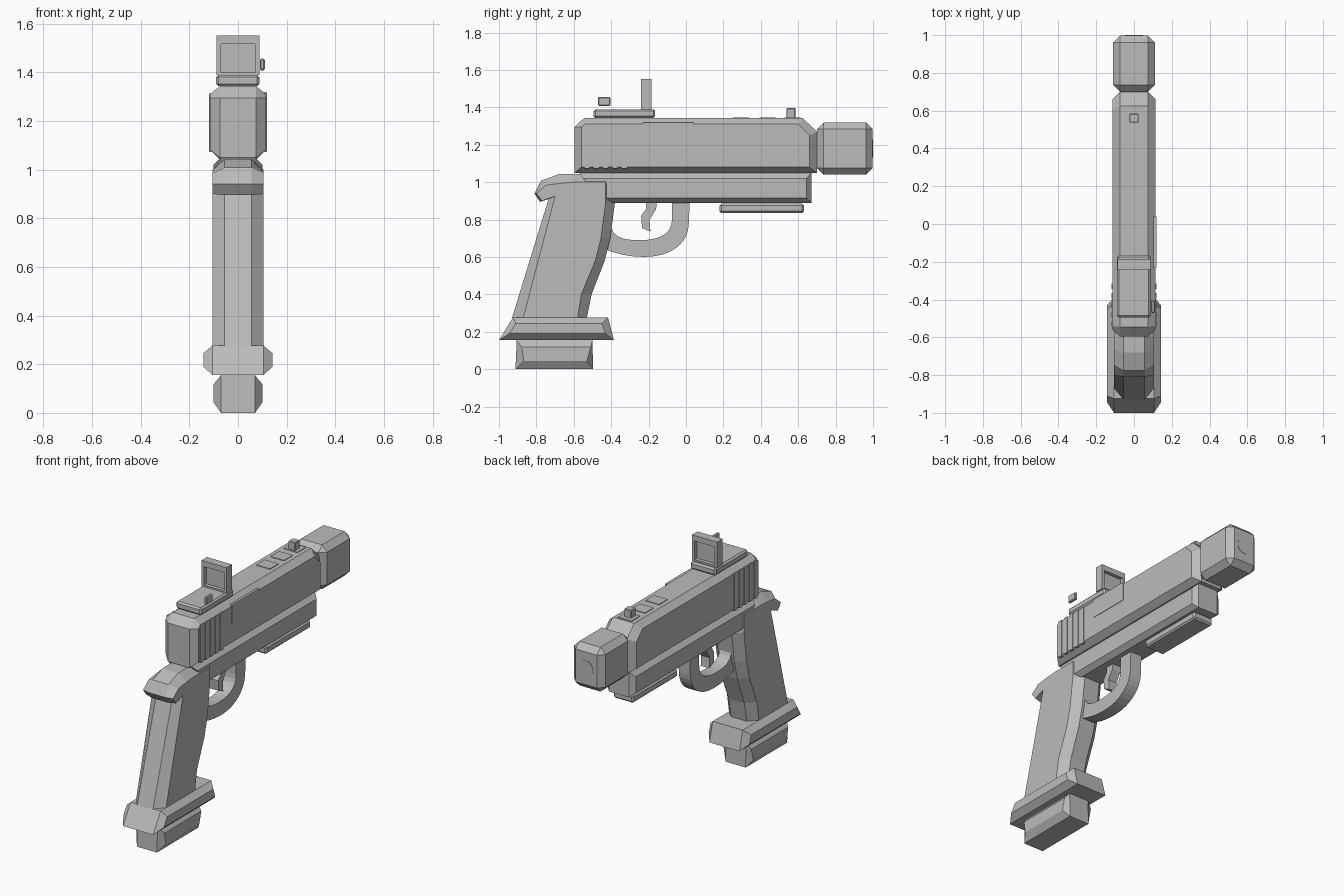
import bpy, bmesh, math
from mathutils import Matrix, Vector

if "Cube" in bpy.data.objects:
    bpy.data.objects.remove(bpy.data.objects["Cube"])

grey = bpy.data.materials.new("gunmetal_grey")
grey.diffuse_color = (0.5, 0.5, 0.5, 1)
grey.use_nodes = True
grey.node_tree.nodes["Principled BSDF"].inputs["Base Color"].default_value = grey.diffuse_color


def finish(name, bm):
    bmesh.ops.recalc_face_normals(bm, faces=bm.faces)
    me = bpy.data.meshes.new(name)
    bm.to_mesh(me)
    bm.free()
    me.materials.append(grey)
    ob = bpy.data.objects.new(name, me)
    bpy.context.collection.objects.link(ob)
    return ob


def slab(name, outer, inner, half, flat):
    """Side profile (y, z) made solid across x, narrowing to an inner profile at both sides."""
    bm = bmesh.new()
    rings = [[bm.verts.new((x, y, z)) for y, z in prof]
             for x, prof in ((-half, inner), (-flat, outer), (flat, outer), (half, inner))]
    n = len(outer)
    for a, b in zip(rings, rings[1:]):
        for i in range(n):
            j = (i + 1) % n
            bm.faces.new((a[i], a[j], b[j], b[i]))
    bm.faces.new(rings[0])
    bm.faces.new(rings[-1][::-1])
    return finish(name, bm)


def box(name, x, y, z, bevel=0.0):
    """Box from (min, max) ranges with single chamfers."""
    bm = bmesh.new()
    size = Vector((x[1] - x[0], y[1] - y[0], z[1] - z[0]))
    mid = Vector((x[0] + x[1], y[0] + y[1], z[0] + z[1])) / 2
    bmesh.ops.create_cube(bm, size=1, matrix=Matrix.Translation(mid) @ Matrix.Diagonal((*size, 1)))
    if bevel:
        bmesh.ops.bevel(bm, geom=bm.edges[:], offset=bevel, segments=1, affect='EDGES')
    return finish(name, bm)


def bezier(a, b, c, d, n=7):
    pts = []
    for i in range(n + 1):
        t = i / n
        u = 1 - t
        pts.append(tuple(u**3 * a[k] + 3*u*u*t * b[k] + 3*u*t*t * c[k] + t**3 * d[k] for k in (0, 1)))
    return pts


# Slide
slab("slide",
     [(-.595, 1.05), (.70, 1.05), (.70, 1.27), (.625, 1.343), (-.545, 1.343), (-.595, 1.295)],
     [(-.56, 1.08), (.66, 1.08), (.66, 1.25), (.60, 1.31), (-.54, 1.31), (-.56, 1.295)],
     .115, .075)

# Grip serrations on both sides of the slide, and the ejection port plate
for side, s in (("right", 1), ("left", -1)):
    for i in range(5):
        y = -.53 + i * .05
        xs = sorted((s * .10, s * .119))
        box(f"serration_{side}_{i + 1}", xs, (y - .014, y + .014), (1.072, 1.312))
box("ejection_port", (.07, .118), (-.23, .04), (1.20, 1.32))

# Muzzle block with a round bore disc
box("muzzle_block", (-.11, .11), (.70, .998), (1.04, 1.32), .036)
bm = bmesh.new()
bmesh.ops.create_cone(bm, cap_ends=True, segments=16, radius1=.048, radius2=.048, depth=.02,
                      matrix=Matrix.Translation((0, .99, 1.18)) @ Matrix.Rotation(math.pi / 2, 4, 'X'))
finish("muzzle_bore", bm)

# Lower frame and accessory rail
slab("frame",
     [(-.43, .89), (.67, .89), (.67, 1.05), (-.57, 1.05), (-.53, .99), (-.43, .99)],
     [(-.43, .915), (.645, .915), (.645, 1.02), (-.55, 1.02), (-.53, 1.0), (-.43, 1.0)],
     .10, .07)
box("rail", (-.07, .07), (.18, .63), (.835, .886), .01)

# Grip with rear tang
slab("grip",
     [(-.93, .275), (-.53, .275), (-.505, .40), (-.435, .58), (-.405, .70), (-.38, .89), (-.43, 1.03),
      (-.58, 1.045), (-.68, 1.043), (-.775, 1.008), (-.81, .94), (-.78, .895), (-.735, .91)],
     [(-.87, .275), (-.58, .275), (-.56, .40), (-.485, .58), (-.455, .70), (-.43, .89), (-.43, 1.0),
      (-.60, 1.0), (-.66, .995), (-.745, .985), (-.80, .94), (-.77, .90), (-.70, .925)],
     .105, .055)

# Flared grip base and magazine foot
slab("grip_base",
     [(-1.0, .155), (-.385, .155), (-.417, .277), (-.925, .277)],
     [(-.945, .19), (-.43, .19), (-.45, .245), (-.91, .245)], .142, .105)
slab("magazine_foot",
     [(-.912, 0), (-.497, 0), (-.50, .155), (-.905, .155)],
     [(-.868, .043), (-.53, .043), (-.51, .118), (-.878, .118)], .10, .07)

# Trigger guard
guard = (bezier((-.45, .65), (-.33, .59), (-.16, .585), (-.08, .632))
         + bezier((-.08, .632), (-.01, .67), (.016, .72), (.016, .80))[1:]
         + [(.02, .90), (-.075, .90)]
         + bezier((-.075, .80), (-.075, .73), (-.13, .69), (-.25, .69))
         + bezier((-.25, .69), (-.35, .69), (-.40, .71), (-.405, .79))[1:]
         + [(-.45, .79)])
slab("trigger_guard", guard, guard, .04, .03)

# Trigger
trigger = [(-.215, .90), (-.215, .855), (-.24, .82), (-.235, .755), (-.19, .735),
           (-.195, .80), (-.16, .855), (-.155, .90)]
slab("trigger", trigger, trigger, .03, .02)

# Optic: base plate, window frame from four bars, lens and side knob
box("optic_base", (-.09, .088), (-.495, -.165), (1.343, 1.39), .01)
Y = (-.24, -.185)
box("optic_frame_left", (-.088, -.07), Y, (1.388, 1.552))
box("optic_frame_right", (.07, .088), Y, (1.388, 1.552))
box("optic_frame_top", (-.07, .07), Y, (1.517, 1.552))
box("optic_frame_bottom", (-.07, .07), Y, (1.388, 1.40))
box("optic_lens", (-.07, .07), (-.217, -.208), (1.40, 1.517))
box("optic_knob", (.09, .11), (-.47, -.405), (1.408, 1.456), .005)

# Top plates on the slide and the front sight post
for i, y in enumerate((.295, .435, .57)):
    box(f"top_plate_{i + 1}", (-.048, .048), (y - .043, y + .043), (1.33, 1.347))
box("front_sight", (-.025, .025), (.537, .585), (1.343, 1.396), .004)
